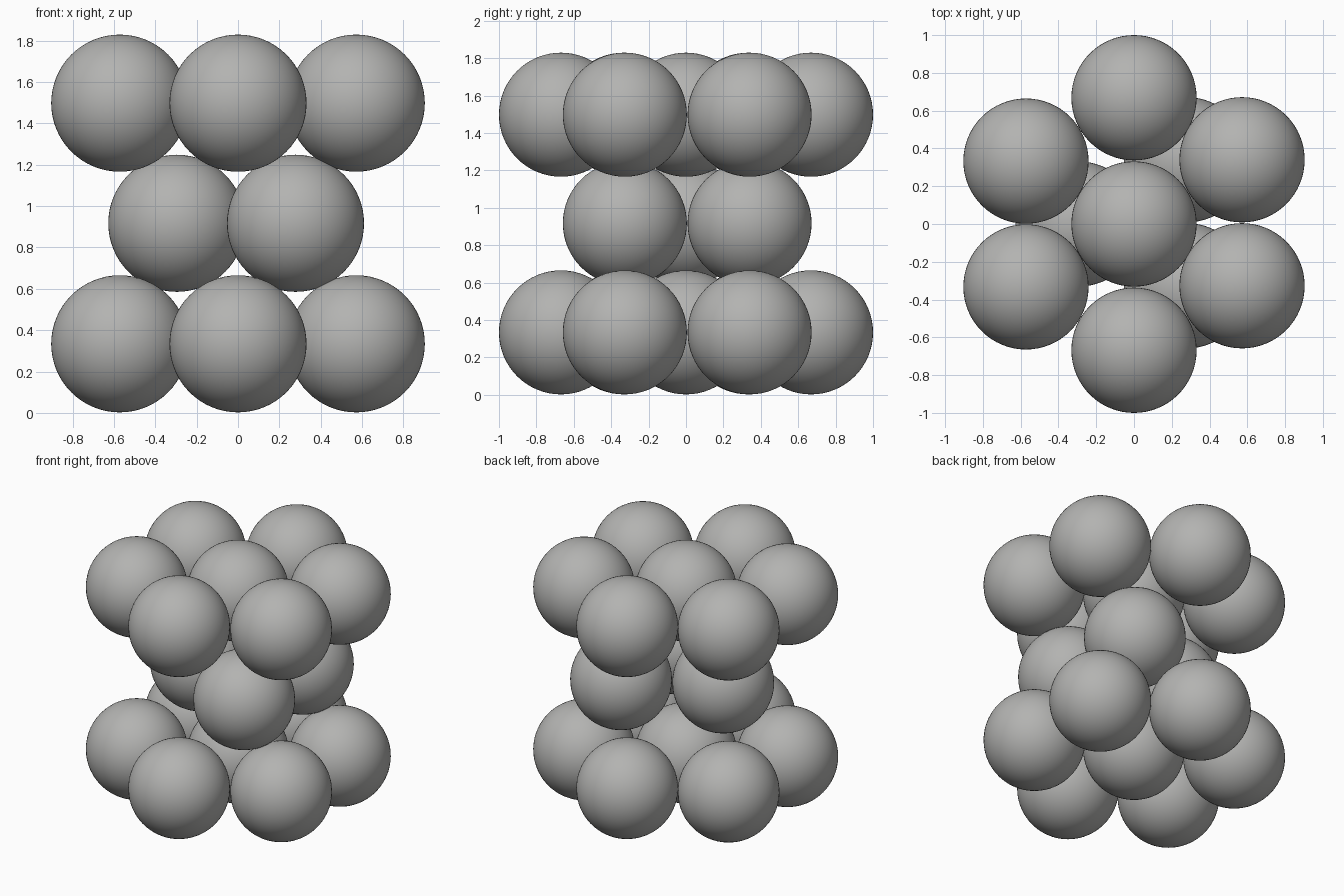
import bpy

if "Cube" in bpy.data.objects:
    bpy.data.objects.remove(bpy.data.objects["Cube"])

R = 0.3315

grey = bpy.data.materials.new("warm grey")
grey.diffuse_color = (0.45, 0.45, 0.44, 1.0)
grey.use_nodes = True
grey.node_tree.nodes["Principled BSDF"].inputs["Base Color"].default_value = grey.diffuse_color


def ball(name, x, y, z):
    bpy.ops.mesh.primitive_uv_sphere_add(segments=64, ring_count=32, radius=R, location=(x, y, z))
    ob = bpy.context.object
    ob.name = name
    ob.data.materials.append(grey)
    bpy.ops.object.shade_smooth()


# Hexagonal layer: a centre ball and six neighbours
hexagon = [(0, 0), (0, 0.6685), (0, -0.6685),
           (0.572, 0.340), (0.572, -0.327), (-0.572, 0.333), (-0.572, -0.333)]
# Middle layer: three balls nested in the hollows
triangle = [(-0.296, 0), (0.278, 0.340), (0.278, -0.327)]

layers = [("bottom_ball", hexagon, 0.334),
          ("middle_ball", triangle, 0.917),
          ("top_ball", hexagon, 1.498)]
for name, spots, z in layers:
    for i, (x, y) in enumerate(spots):
        ball(f"{name}_{i + 1}", x, y, z)
